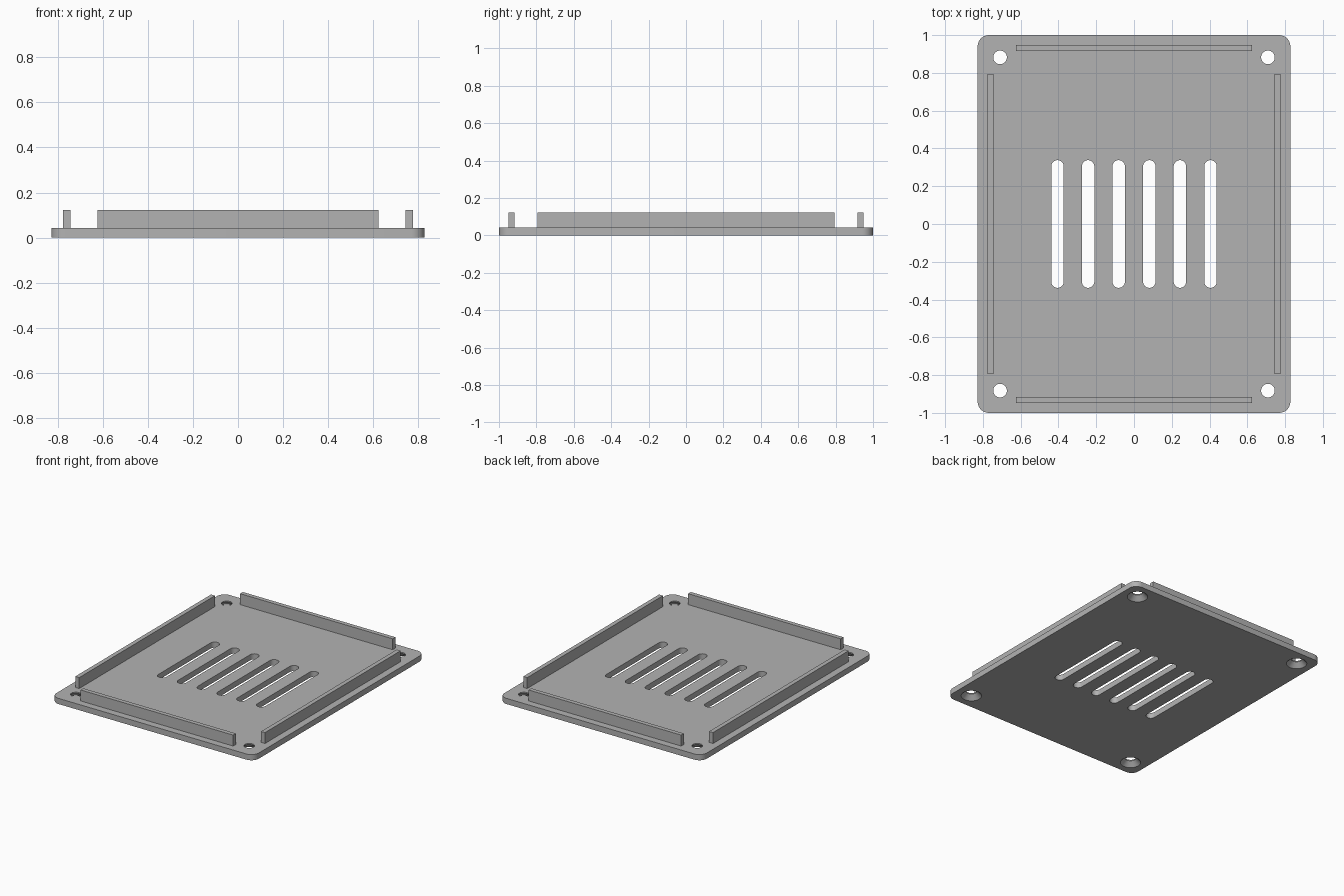
import bpy
import bmesh
from math import sin, cos, pi

cube = bpy.data.objects.get("Cube")
if cube:
    bpy.data.objects.remove(cube, do_unlink=True)

HALF_X, HALF_Y = 0.828, 1.0
PLATE_TOP, RIB_TOP = 0.042, 0.123

grey = bpy.data.materials.new("plain_grey")
grey.use_nodes = True
GREY = (0.45, 0.45, 0.45, 1)
grey.diffuse_color = GREY
grey.node_tree.nodes["Principled BSDF"].inputs["Base Color"].default_value = GREY


def rounded_outline(hx, hy, r, steps, cx=0, cy=0):
    """Counter-clockwise rounded rectangle."""
    points = []
    for i, (sx, sy) in enumerate(((1, 1), (-1, 1), (-1, -1), (1, -1))):
        for k in range(steps + 1):
            a = (i + k / steps) * pi / 2
            points.append((cx + sx * (hx - r) + r * cos(a),
                           cy + sy * (hy - r) + r * sin(a)))
    return points


def circle(r, cx, cy, steps=32):
    return [(cx + r * cos(2 * pi * k / steps), cy + r * sin(2 * pi * k / steps))
            for k in range(steps)]


def loft(bm, layers):
    """Closed solid through (outline, z) layers, from the bottom up."""
    rings = [[bm.verts.new((x, y, z)) for x, y in pts] for pts, z in layers]
    n = len(rings[0])
    for low, high in zip(rings, rings[1:]):
        for i in range(n):
            j = (i + 1) % n
            bm.faces.new((low[i], low[j], high[j], high[i]))
    bm.faces.new(rings[0][::-1])
    bm.faces.new(rings[-1])


def make_object(name, bm):
    bmesh.ops.remove_doubles(bm, verts=bm.verts, dist=1e-5)
    bmesh.ops.recalc_face_normals(bm, faces=bm.faces)
    mesh = bpy.data.meshes.new(name)
    bm.to_mesh(mesh)
    bm.free()
    mesh.materials.append(grey)
    obj = bpy.data.objects.new(name, mesh)
    bpy.context.collection.objects.link(obj)
    return obj


# Base plate with rounded corners
bm = bmesh.new()
outline = rounded_outline(HALF_X, HALF_Y, 0.06, 8)
loft(bm, [(outline, 0), (outline, PLATE_TOP)])
plate = make_object("base_plate", bm)

# Cutter for vent slots and countersunk screw holes
bm = bmesh.new()
for i in range(6):
    slot = rounded_outline(0.033, 0.338, 0.0329, 8, cx=(i - 2.5) * 0.162)
    loft(bm, [(slot, -0.1), (slot, 0.1)])
for x in (-0.709, 0.709):
    for y in (-0.882, 0.882):
        wide, narrow = circle(0.07, x, y), circle(0.036, x, y)
        loft(bm, [(wide, -0.1), (wide, 0), (narrow, 0.034), (narrow, 0.1)])
cutter = make_object("opening_cutter", bm)
cutter.hide_render = True

cut = plate.modifiers.new("openings", "BOOLEAN")
cut.operation = "DIFFERENCE"
cut.solver = "EXACT"
cut.object = cutter
bpy.context.view_layer.objects.active = plate
plate.select_set(True)
bpy.ops.object.modifier_apply(modifier=cut.name)
bpy.data.objects.remove(cutter, do_unlink=True)
bpy.ops.object.shade_smooth_by_angle(angle=pi / 6)


# Upright locating ribs along the four edges
def rib(name, cx, cy, hx, hy):
    bm = bmesh.new()
    shape = [(cx - hx, cy - hy), (cx + hx, cy - hy), (cx + hx, cy + hy), (cx - hx, cy + hy)]
    loft(bm, [(shape, PLATE_TOP), (shape, RIB_TOP)])
    make_object(name, bm)


for side, s in (("left", 1), ("right", -1)):
    rib(side + "_rib", s * 0.76, 0, 0.016, 0.793)
for side, s in (("back", 1), ("front", -1)):
    rib(side + "_rib", 0, s * 0.932, 0.624, 0.016)
